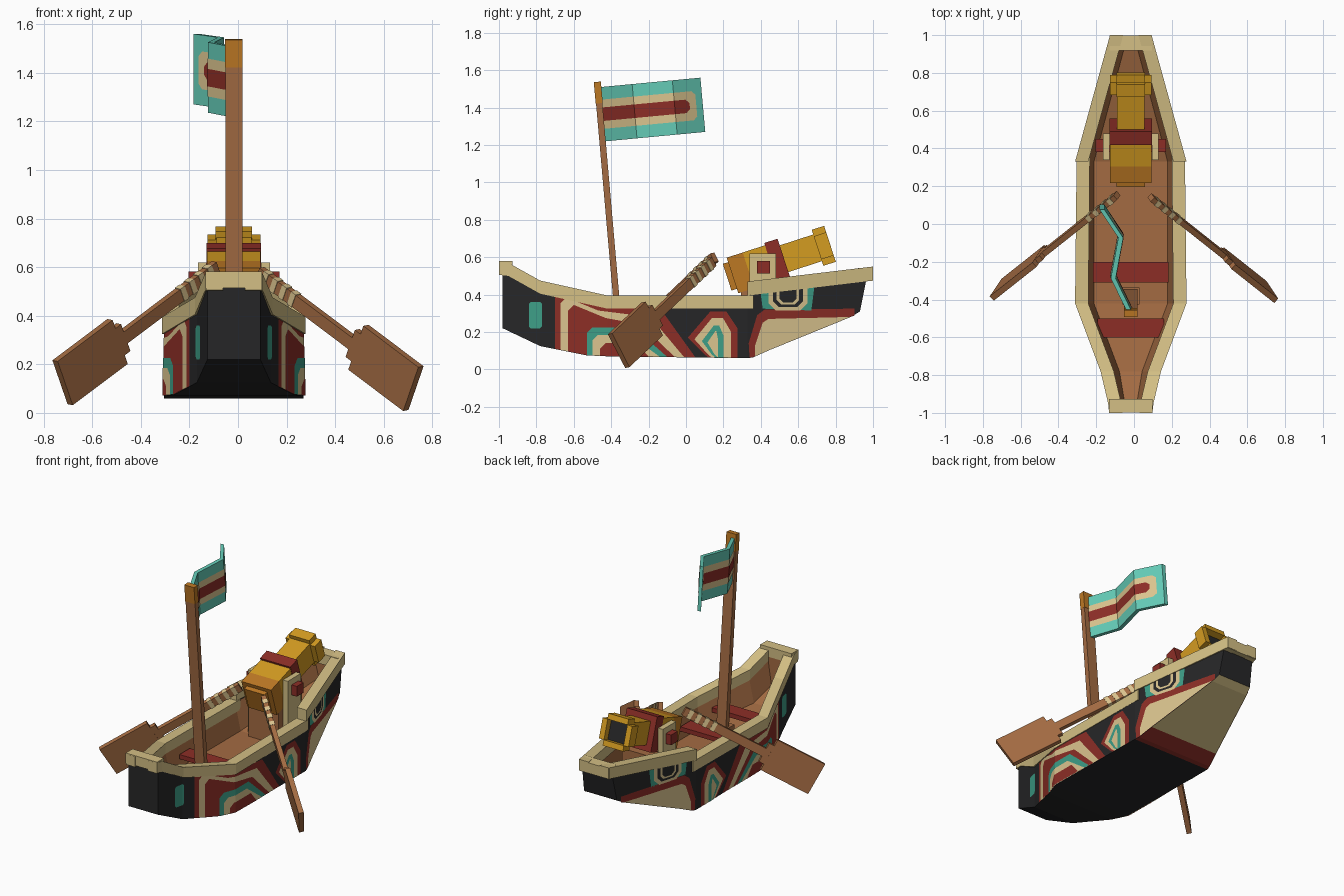
import bpy, bmesh
from math import radians
from mathutils import Matrix, Vector

if "Cube" in bpy.data.objects:
    bpy.data.objects.remove(bpy.data.objects["Cube"])

CX = -0.017  # centre line of the boat


def material(name, *srgb):
    lin = [((c + 0.055) / 1.055) ** 2.4 for c in srgb] + [1]
    m = bpy.data.materials.new(name)
    m.use_nodes = True
    m.diffuse_color = lin
    m.node_tree.nodes["Principled BSDF"].inputs["Base Color"].default_value = lin
    return m


BLACK = material("black paint", .15, .15, .155)
WOOD = material("wood", .64, .42, .26)
RED = material("dark red", .55, .18, .15)
TAN = material("rim tan", .83, .75, .52)
CREAM = material("cream paint", .86, .77, .56)
TEAL = material("hull teal", .24, .62, .53)
CLOTH = material("flag teal", .39, .79, .71)
GOLD = material("gold", .83, .61, .13)
AMBER = material("amber", .74, .47, .14)


def mesh(name, verts, faces, mats, idx=None):
    me = bpy.data.meshes.new(name)
    me.from_pydata([tuple(v) for v in verts], [], faces)
    for m in mats:
        me.materials.append(m)
    for p, i in zip(me.polygons, idx or []):
        p.material_index = i
    bm = bmesh.new()
    bm.from_mesh(me)
    bmesh.ops.recalc_face_normals(bm, faces=bm.faces)
    bm.to_mesh(me)
    bm.free()
    ob = bpy.data.objects.new(name, me)
    bpy.context.collection.objects.link(ob)
    return ob


def box(name, mat, centre, size, frame=Matrix()):
    bm = bmesh.new()
    bmesh.ops.create_cube(bm, size=1, matrix=frame @ Matrix.Translation(centre) @ Matrix.Diagonal((*size, 1)))
    me = bpy.data.meshes.new(name)
    bm.to_mesh(me)
    bm.free()
    me.materials.append(mat)
    ob = bpy.data.objects.new(name, me)
    bpy.context.collection.objects.link(ob)
    return ob


def loft(name, rings, mat, closed=True):
    n = len(rings[0])
    verts = [v for r in rings for v in r]
    faces = [(k * n + i, k * n + (i + 1) % n, k * n + n + (i + 1) % n, k * n + n + i)
             for k in range(len(rings) - 1) for i in range(n if closed else n - 1)]
    faces += [tuple(range(n)), tuple(range(len(verts) - n, len(verts)))]
    return mesh(name, verts, faces, [mat])


def interp(table, y, col=1):
    for a, b in zip(table, table[1:]):
        if y <= b[0]:
            break
    t = (y - a[0]) / (b[0] - a[0])
    return a[col] + t * (b[col] - a[col])


# Plan half widths, and hull stations: y, top z, bottom z
PLAN = [(-1, .115), (-.95, .12), (-.78, .16), (-.42, .295), (.33, .295), (1, .11)]
HULL = [(-.98, .54, .22), (-.78, .44, .125), (-.53, .385, .075), (-.42, .36, .07), (.33, .36, .06),
        (.36, .43, .065), (.45, .45, .105), (.88, .5, .28), (.97, .51, .31)]


def half(y):
    return interp(PLAN, y) - .008


# Hull shell, with a raked bow and a coloured underside
verts, faces, idx = [], [], []
for y, zt, zb in HULL:
    yb = .93 if y == .97 else y
    for s, yy, z in ((-1, y, zt), (-1, yb, zb), (1, yb, zb), (1, y, zt)):
        verts.append((CX + s * half(yy), yy, z))
for k in range(len(HULL) - 1):
    for i in range(3):
        faces.append((4 * k + i, 4 * k + i + 1, 4 * k + i + 5, 4 * k + i + 4))
        y = HULL[k][0]
        idx.append(0 if i != 1 or y < .33 else 1 if y < .45 else 2)
faces += [(0, 1, 2, 3), tuple(range(len(verts) - 4, len(verts)))]
mesh("hull", verts, faces, [BLACK, RED, TAN], idx + [0, 0])

# Inner lining and floor
rings = []
for y, zt, zf in ((-.93, .53, .33), (-.78, .44, .26), (-.42, .36, .2), (.33, .38, .2), (.93, .5, .37)):
    a = interp(PLAN, y) - .06
    b = max(a - .04, .035)
    rings.append([(CX + x, y, z) for x, z in ((-a, zt), (-b, zf), (b, zf), (a, zt))])
loft("inner_lining", rings, WOOD, closed=False)


# Rim rails along both sides
def rail(name, path, thick):
    for s, side in ((1, "left"), (-1, "right")):
        loft(side + "_" + name, [[(CX + s * (interp(PLAN, y) - d), y, z - h)
             for d, h in ((0, 0), (.07, 0), (.07, thick), (0, thick))] for y, z in path], TAN)


rail("rail", [(-1, .575), (-.95, .57), (-.78, .475), (-.42, .395), (.36, .395)], .07)
rail("bow_rail", [(.33, .47), (1, .55)], .075)
box("stern_rail", TAN, (CX, -.963, .548), (.232, .072, .066))
box("bow_rail_end", TAN, (CX, .958, .508), (.225, .078, .07))


# Flat painted shapes: cut at the bends, then wrapped onto the surface
def paint(name, points, mat, cuts, place):
    bm = bmesh.new()
    f = bm.faces.new([bm.verts.new((0, y, z)) for y, z in points])
    bmesh.ops.triangulate(bm, faces=[f])
    for c in cuts:
        bmesh.ops.bisect_plane(bm, geom=bm.verts[:] + bm.edges[:] + bm.faces[:],
                               plane_co=(0, c, 0), plane_no=(0, 1, 0))
    for v in bm.verts:
        v.co = place(v.co.y, v.co.z)
    me = bpy.data.meshes.new(name)
    bm.to_mesh(me)
    bm.free()
    me.materials.append(mat)
    bpy.context.collection.objects.link(bpy.data.objects.new(name, me))


def hull_paint(name, points, mat, layer=1):
    for s, side in ((1, "left"), (-1, "right")):
        def place(y, z):
            z = min(max(z, interp(HULL, y, 2) + .001), interp(HULL, y, 1))
            return Vector((CX + s * (half(y) + .0012 * layer), y, z))
        paint(side + "_" + name, points if s > 0 else points[::-1], mat, [h[0] for h in HULL], place)


def slab(y0, y1, z0, z1, c):
    return [(y0 + c, z0), (y1 - c, z0), (y1, z0 + c), (y1, z1 - c), (y1 - c, z1), (y0 + c, z1), (y0, z1 - c), (y0, z0 + c)]


# Stern panels
hull_paint("stern_panel_small", slab(-.945, -.905, .29, .44, .01), TEAL)
hull_paint("stern_panel_large", slab(-.84, -.77, .22, .36, .01), TEAL)

# Nested arches amidships
for n, (y0, y1, z, m) in enumerate(((-.7, .05, .35, RED), (-.67, -.01, .315, CREAM), (-.63, -.06, .275, RED),
                                    (-.53, -.1, .225, TEAL), (-.5, -.14, .185, CREAM), (-.46, -.2, .14, RED))):
    slope = .07 if n < 3 else 0
    hull_paint("arch_%d" % n, [(y0, 0), (y1, 0), (y1 - .18, z - slope / 2), (y0 + .2, z), (y0 + .03, z + slope),
                               (y0, z + slope - .03)], m, n + 1)

# Pointed flame motif
for n, (d, m) in enumerate(((0, RED), (.035, CREAM), (.075, TEAL), (.105, CREAM))):
    hull_paint("flame_%d" % n, [(.01 + d, .17 - d / 4), (.1 + d / 2, .08), (.12 + d / 2, 0), (.275 - d, 0),
                                (.275 - d, .22 - d / 2), (.215 - d / 2, .31 - d), (.13 + d / 4, .31 - d)], m, n + 1)

# Eye near the bow
hull_paint("eye_field", [(.41, .325), (.67, .315), (.69, .47), (.395, .45)], TEAL)
for n, (d, m) in enumerate(((0, CREAM), (.025, BLACK), (.045, CREAM), (.06, BLACK))):
    hull_paint("eye_%d" % n, slab(.44 + d, .65 - d, .315 + d * .7, .48, .04 - d / 3), m, n + 2)

# Bow cheek
hull_paint("bow_band", [(.34, 0), (.9, .27), (.9, .325), (.42, .32), (.38, .29), (.335, .14)], RED)
hull_paint("bow_cheek", [(.37, 0), (.88, .2), (.86, .28), (.44, .27), (.41, .25), (.37, .13)], CREAM, 2)

# Thwarts and mast
box("stern_thwart", RED, (CX, -.55, .29), (.35, .1, .03))
box("middle_thwart", RED, (CX, -.255, .27), (.4, .11, .03))
box("mast_step", WOOD, (CX, -.38, .24), (.09, .09, .08))
lean = Matrix.Translation((CX, -.357, .2)) @ Matrix.Rotation(radians(5), 4, "X")
box("mast", WOOD, (0, 0, .615), (.07, .034, 1.23), lean)
box("mast_cap", AMBER, (0, 0, 1.285), (.072, .038, .115), lean)

# Flag in three folds with painted bands
FOLD = [(-.46, -.02), (-.275, -.11), (-.06, -.07), (.09, -.17)]


def on_flag(offset):
    return lambda y, z: Vector((interp(FOLD, y) + offset, y - .09 * (z - 1.365), z + .094 * (y + .44)))


rings = [[on_flag(o)(y, z) for o, z in ((-.013, 1.22), (.013, 1.22), (.013, 1.51), (-.013, 1.51))] for y, _ in FOLD]
loft("flag", rings, CLOTH)
for n, (h, end, m) in enumerate(((.078, .055, CREAM), (.036, .02, RED))):
    c = 1.365
    shape = [(-.455, c - h), (end - .02, c - h), (end, c - h + .02), (end, c + h - .02), (end - .02, c + h), (-.455, c + h)]
    for s in (1, -1):
        paint("flag_band", shape[::s], m, [f[0] for f in FOLD], on_flag(s * (.015 + .002 * n)))

# Cannon, local y along the barrel
gun = Matrix.Translation((CX, .22, .493)) @ Matrix.Rotation(radians(18), 4, "X")
for name, mat, y0, y1, w, h in (("breech_knob", AMBER, 0, .05, .15, .15), ("breech_rear", AMBER, .03, .12, .22, .2),
                                ("breech", GOLD, .12, .25, .22, .2), ("barrel_band", RED, .245, .32, .225, .225),
                                ("barrel", GOLD, .31, .53, .145, .15), ("bore", BLACK, .53, .535, .145, .14)):
    box(name, mat, (0, (y0 + y1) / 2, 0), (w, y1 - y0, h), gun)
for s in (1, -1):
    box("muzzle_bar", GOLD, (0, .543, s * .083), (.15, .07, .036), gun)
    box("muzzle_cheek", GOLD, (s * .091, .543, 0), (.037, .07, .13), gun)
    box("gun_post", TAN, (CX + s * .13, .41, .41), (.036, .14, .42))
box("trunnion", RED, (CX, .415, .547), (.375, .07, .068))
box("gun_bed", WOOD, (CX, .42, .32), (.22, .25, .26))

# Oars
for s, side in ((1, "left"), (-1, "right")):
    lift = Vector((0, 0, 0)) if s > 0 else Vector((0, .012, .024))
    a, b = Vector((.09, .14, .575)) + lift, Vector((.722, -.36, .1)) + lift
    d = (b - a).normalized()
    w = Vector((.07, -.1, .18))
    w = (w - w.dot(d) * d).normalized()
    frame = Matrix((d, w, d.cross(w))).transposed().to_4x4()
    frame = Matrix.Diagonal((s, 1, 1, 1)) @ Matrix.Translation(a) @ frame
    L = (b - a).length
    parts = [("oar_shaft", WOOD, 0, L - .3, .055, .03), ("oar_neck", WOOD, L - .37, L - .3, .13, .03),
             ("oar_blade", WOOD, L - .335, L, .212, .032)]
    parts += [("oar_wrap", CREAM, t, t + .027, .06, .035) for t in (.03, .085, .14, .195)]
    for name, mat, t0, t1, wid, th in parts:
        ob = box(side + "_" + name, mat, ((t0 + t1) / 2, 0, 0), (t1 - t0, wid, th), frame)
        if s < 0:
            ob.data.flip_normals()
